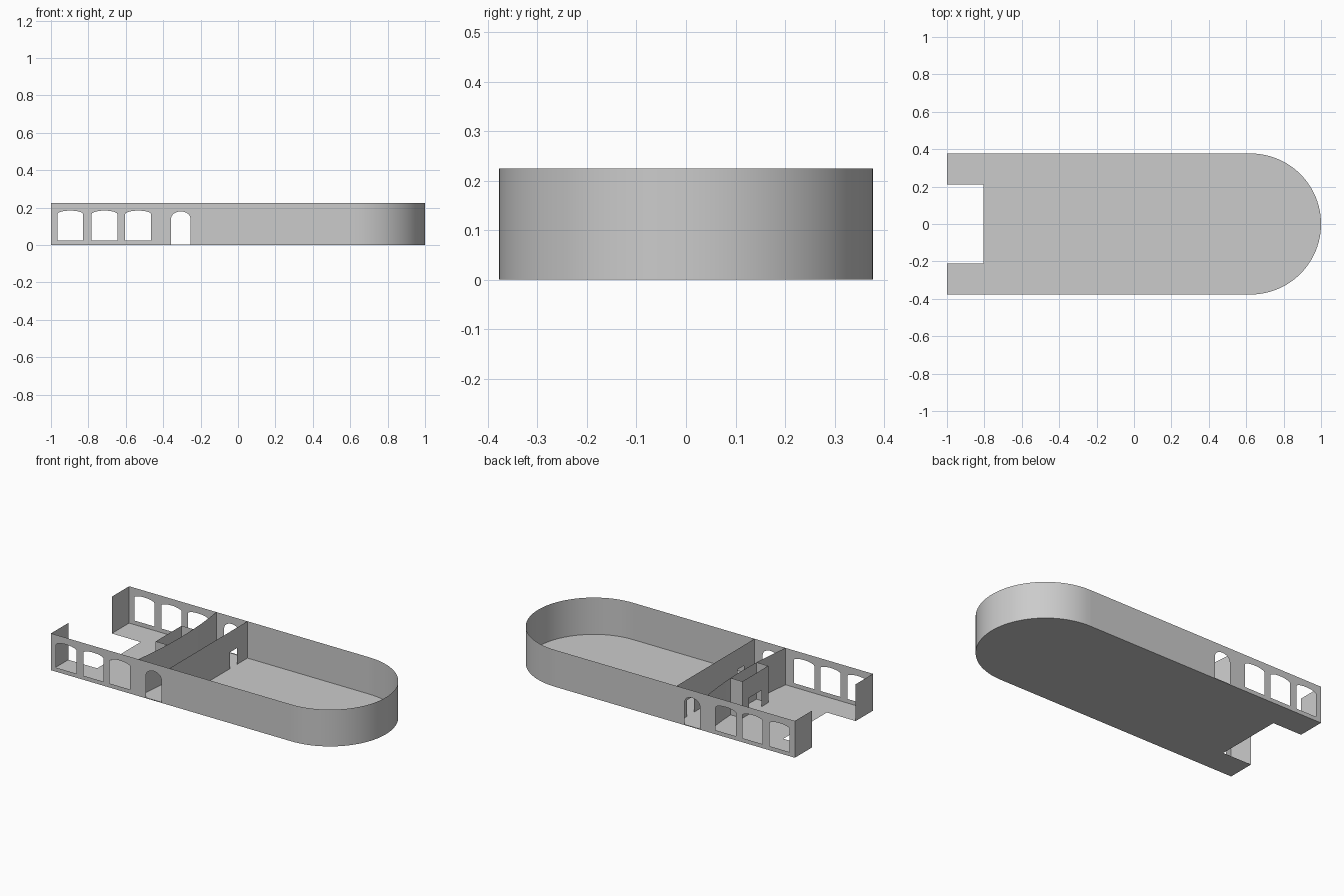
import bpy, bmesh, math

if "Cube" in bpy.data.objects:
    bpy.data.objects.remove(bpy.data.objects["Cube"])

H = 0.225      # wall height
W = 0.377      # half width
CX = 1 - W     # centre of the rounded end


def sheet(name, loops, place):
    """Flat filled panel: first loop is the outline, the others are holes; place maps (u, v) to 3D."""
    cu = bpy.data.curves.new(name + "_outline", 'CURVE')
    cu.dimensions = '2D'
    cu.fill_mode = 'BOTH'
    for pts in loops:
        s = cu.splines.new('POLY')
        s.points.add(len(pts) - 1)
        for p, (u, v) in zip(s.points, pts):
            p.co = (u, v, 0, 1)
        s.use_cyclic_u = True
    tmp = bpy.data.objects.new(name + "_tmp", cu)
    bpy.context.collection.objects.link(tmp)
    bpy.context.view_layer.update()
    dg = bpy.context.evaluated_depsgraph_get()
    me = bpy.data.meshes.new_from_object(tmp.evaluated_get(dg))
    bpy.data.objects.remove(tmp)
    for v in me.vertices:
        v.co = place(v.co.x, v.co.y)
    me.name = name
    ob = bpy.data.objects.new(name, me)
    bpy.context.collection.objects.link(ob)
    return ob


def strip(name, path, smooth=False):
    """Full-height wall standing on a plan path."""
    bm = bmesh.new()
    cols = [(bm.verts.new((x, y, 0)), bm.verts.new((x, y, H))) for x, y in path]
    for a, b in zip(cols, cols[1:]):
        bm.faces.new((a[0], b[0], b[1], a[1])).smooth = smooth
    me = bpy.data.meshes.new(name)
    bm.to_mesh(me)
    bm.free()
    ob = bpy.data.objects.new(name, me)
    bpy.context.collection.objects.link(ob)
    return ob


def rect(u0, u1, v0, v1):
    return [(u0, v0), (u1, v0), (u1, v1), (u0, v1)]


def arch(u0, u1, v0, spring, top, n=12):
    """Opening with a straight sill and an elliptical head."""
    c, r = (u0 + u1) / 2, (u1 - u0) / 2
    head = [(c + r * math.cos(math.pi * i / n),
             spring + (top - spring) * math.sin(math.pi * i / n)) for i in range(n + 1)]
    return [(u0, v0), (u1, v0)] + head


# floor with square notch and rounded end
arc = [(CX + W * math.cos(a), W * math.sin(a))
       for a in (math.pi * (i / 48 - 0.5) for i in range(49))]
floor = [(-0.805, 0.21), (-1, 0.21), (-1, W)] + arc[::-1] + [(-1, -W), (-1, -0.21), (-0.805, -0.21)]
sheet("floor", [floor], lambda u, v: (u, v, 0))

# rounded end wall
strip("round_end_wall", arc, smooth=True)

# side walls with three windows and a doorway, plus short end returns
openings = [arch(a, b, 0.025, 0.165, 0.184)
            for a, b in ((-0.965, -0.828), (-0.782, -0.645), (-0.603, -0.465))]
openings.append(arch(-0.358, -0.254, 0.004, 0.14, 0.18))
for side, s in (("front", -1), ("back", 1)):
    sheet(side + "_side_wall", [rect(-1, CX, 0, H)] + openings,
          lambda u, v, s=s: (u, s * W, v))
    strip(side + "_end_return", [(-1, s * W), (-1, s * 0.21)])

# straight cross wall with two low doorways
d0, d1, dz = 0.21, 0.275, 0.1
cross = [(-W, 0), (-d1, 0), (-d1, dz), (-d0, dz), (-d0, 0)]
cross += [(-u, v) for u, v in cross[::-1]]
sheet("cross_wall", [cross + [(W, H), (-W, H)]], lambda u, v: (-0.2, u, v))

# bowed cross wall
bow = [(-0.383 - 0.027 * (y / W) ** 2, y) for y in (W * (i / 12 - 1) for i in range(25))]
strip("bowed_wall", bow, smooth=True)

# open-topped vestibule with a doorway
B0, B1, BX = -0.13, 0.12, -0.465
for side, y in (("front", B0), ("back", B1)):
    strip(side + "_vestibule_side", [(BX, y), (-0.385, y)])
sheet("vestibule_face", [[(B0, 0), (-0.065, 0), (-0.065, 0.1), (0.055, 0.1), (0.055, 0),
                          (B1, 0), (B1, H), (B0, H)]], lambda u, v: (BX, u, v))
